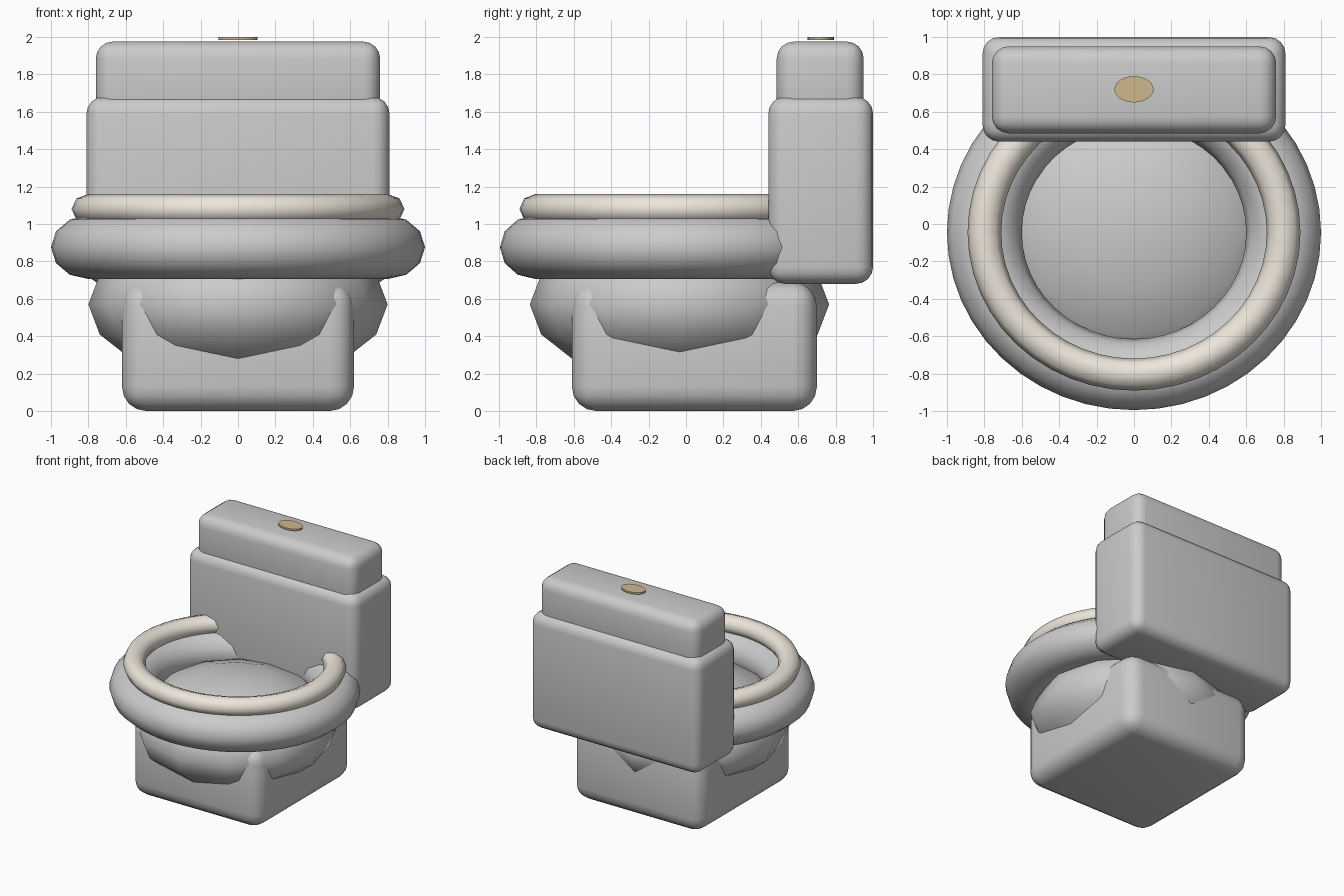
import bpy
from math import pi

if "Cube" in bpy.data.objects:
    bpy.data.objects.remove(bpy.data.objects["Cube"])


def finish(ob, name, color=None):
    ob.name = name
    bpy.ops.object.transform_apply(location=False, rotation=True, scale=True)
    if color:
        mat = bpy.data.materials.new(name + "_colour")
        mat.diffuse_color = (*color, 1)
        mat.use_nodes = True
        mat.node_tree.nodes["Principled BSDF"].inputs["Base Color"].default_value = mat.diffuse_color
        ob.data.materials.append(mat)
    return ob


def rounded_box(name, lo, hi, width, segments=4):
    """Bevelled box between two corners."""
    bpy.ops.mesh.primitive_cube_add(
        size=1, location=[(a + b) / 2 for a, b in zip(lo, hi)])
    ob = bpy.context.object
    ob.scale = [b - a for a, b in zip(lo, hi)]
    finish(ob, name)
    bev = ob.modifiers.new("Bevel", "BEVEL")
    bev.width = width
    bev.segments = segments
    bpy.ops.object.shade_smooth()
    return ob


def ring(name, z, major, minor, half_height, sides, color=None):
    """Slightly oval torus around the bowl opening."""
    bpy.ops.mesh.primitive_torus_add(
        major_radius=major, minor_radius=minor, major_segments=48,
        minor_segments=sides, location=(0, -0.045, z))
    ob = bpy.context.object
    ob.scale = (1, 0.95, half_height / minor)
    finish(ob, name, color)
    bpy.ops.object.shade_smooth()
    return ob


# Pedestal
rounded_box("pedestal", (-0.62, -0.61, 0.0), (0.62, 0.70, 0.69), 0.13)

# Bowl body: coarse flattened sphere
bpy.ops.mesh.primitive_uv_sphere_add(
    segments=12, ring_count=8, radius=0.8, location=(0, -0.035, 0.57))
bowl = bpy.context.object
bowl.scale = (1, 1, 0.525)
finish(bowl, "bowl")
bpy.ops.object.shade_smooth()

# Bowl rim and seat
ring("bowl_rim", 0.876, 0.8, 0.2, 0.17, 12)
ring("seat", 1.08, 0.8, 0.09, 0.08, 8, (0.84, 0.79, 0.70))

# Cistern and its lid
rounded_box("tank", (-0.81, 0.44, 0.68), (0.81, 1.0, 1.68), 0.09)
rounded_box("tank_lid", (-0.76, 0.485, 1.55), (0.76, 0.95, 1.975), 0.09)

# Oval flush button
bpy.ops.mesh.primitive_cylinder_add(
    vertices=24, radius=1, depth=1, location=(0, 0.72, 1.9925))
button = bpy.context.object
button.scale = (0.105, 0.07, 0.015)
finish(button, "flush_button", (0.62, 0.48, 0.27))
bpy.ops.object.shade_smooth_by_angle(angle=pi / 6)
